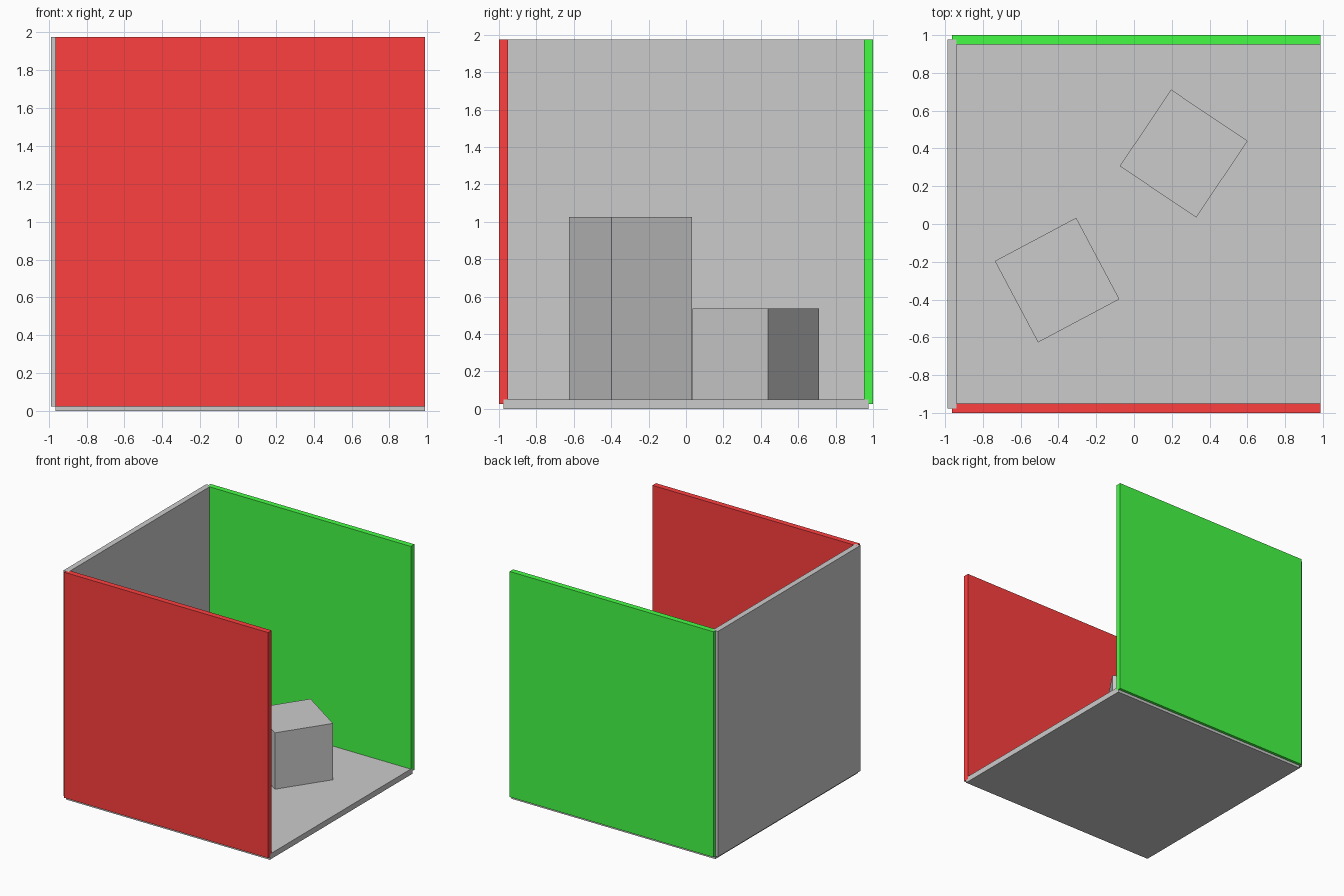
import bpy
from math import radians

if "Cube" in bpy.data.objects:
    bpy.data.objects.remove(bpy.data.objects["Cube"])

U = 2 / 4.1          # one room unit
SIDE = 4 * U         # panel length
T = 0.1 * U          # panel thickness
CX = T / 4           # shift that centres the room on x


def material(name, color):
    m = bpy.data.materials.new(name)
    m.diffuse_color = color
    m.use_nodes = True
    m.node_tree.nodes["Principled BSDF"].inputs["Base Color"].default_value = m.diffuse_color
    return m


def box(name, size, location, angle=0, mat=None):
    bpy.ops.mesh.primitive_cube_add(size=1, location=location,
                                    rotation=(0, 0, radians(angle)))
    ob = bpy.context.object
    ob.name = name
    ob.scale = size
    bpy.ops.object.transform_apply(location=False, rotation=False, scale=True)
    if mat:
        ob.data.materials.append(mat)
    return ob


red = material("red_paint", (1.0, 0.05, 0.05, 1))
green = material("green_paint", (0.06, 0.98, 0.06, 1))

# Room panels: centred on the faces of a cube, so they overlap at the edges
mid_z = T / 2 + SIDE / 2
box("floor", (SIDE, SIDE, T), (CX, 0, T / 2))
box("back_wall", (T, SIDE, SIDE), (CX - SIDE / 2, 0, mid_z))
box("red_wall", (SIDE, T, SIDE), (CX, -SIDE / 2, mid_z), mat=red)
box("green_wall", (SIDE, T, SIDE), (CX, SIDE / 2, mid_z), mat=green)

# Turned blocks standing on the floor
box("short_block", (U, U, U), (0.263, 0.373, T + U / 2), -33.9)
box("tall_block", (U, U, 2 * U), (-0.407, -0.297, T + U), 28)
